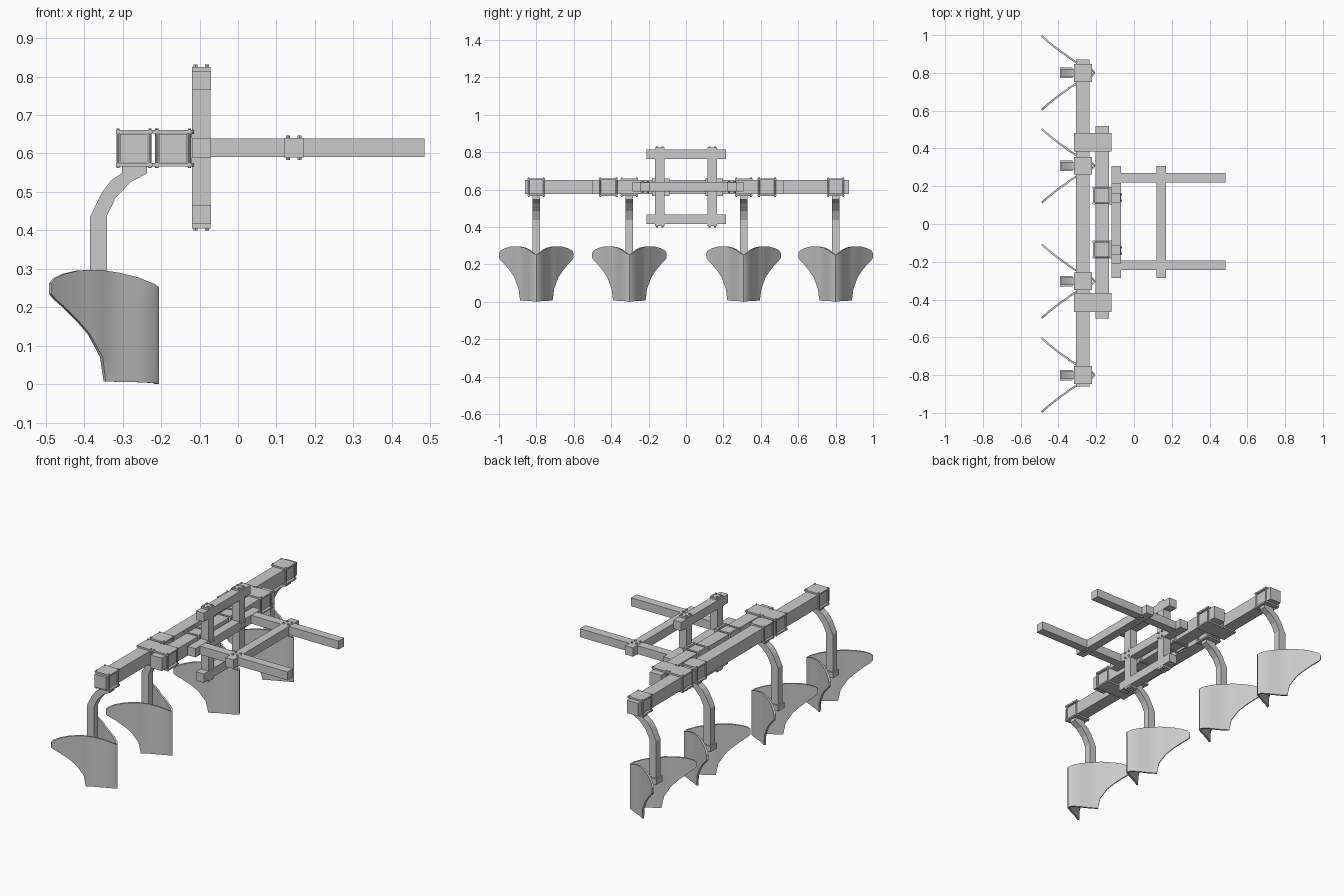
import bpy, bmesh

if "Cube" in bpy.data.objects:
    bpy.data.objects.remove(bpy.data.objects["Cube"])


def finish(name, bm):
    me = bpy.data.meshes.new(name)
    bm.normal_update()
    bm.to_mesh(me)
    bm.free()
    ob = bpy.data.objects.new(name, me)
    bpy.context.collection.objects.link(ob)
    return ob


def box(name, x0, x1, y0, y1, z0, z1):
    bm = bmesh.new()
    bmesh.ops.create_cube(bm, size=1)
    for v in bm.verts:
        v.co = (x0 + (v.co.x + .5) * (x1 - x0),
                y0 + (v.co.y + .5) * (y1 - y0),
                z0 + (v.co.z + .5) * (z1 - z0))
    return finish(name, bm)


def rod(name, axis, a, b, p, q, r, n=10):
    """Cylinder from a to b along axis 'x' or 'z'; p, q are the other coordinates."""
    bm = bmesh.new()
    bmesh.ops.create_cone(bm, cap_ends=True, segments=n, radius1=r, radius2=r, depth=b - a)
    m = (a + b) / 2
    for v in bm.verts:
        x, y, z = v.co
        v.co = (m + z, p + x, q + y) if axis == 'x' else (p + x, q + y, m + z)
    bm.normal_update()
    if axis == 'x':
        bmesh.ops.recalc_face_normals(bm, faces=bm.faces)
    return finish(name, bm)


def clamp(name, x0, x1, y, w, rods):
    """Top and bottom plates tied together by vertical bolts with nuts."""
    box(name + "_top_plate", x0, x1, y - w, y + w, .652, .661)
    box(name + "_bottom_plate", x0, x1, y - w, y + w, .566, .575)
    for x in rods:
        for s in (-1, 1):
            yy = y + s * (w - .007)
            rod(name + "_bolt", 'z', .562, .665, x, yy, .0045)


# Tool bars
box("main_tool_bar", -.307, -.235, -.86, .872, .577, .651)
box("front_tool_bar", -.205, -.133, -.5, .52, .577, .651)

# Clamps joining the two tool bars
for y in (-.415, .433):
    clamp("bar_joint", -.317, -.12, y, .05, (-.312, -.229, -.211, -.126))

# Hitch clamps around the front bar, bolts running forward
for y in (-.135, .15):
    box("hitch_clamp_back", -.216, -.207, y - .047, y + .047, .566, .661)
    box("hitch_clamp_front", -.131, -.12, y - .047, y + .047, .566, .661)
    for s in (-1, 1):
        for z in (.57, .657):
            rod("hitch_clamp_bolt", 'x', -.22, -.114, y + s * .041, z, .0045)

# Upright hitch frame
for y in (-.14, .14):
    box("hitch_upright", -.119, -.071, y - .025, y + .025, .405, .825)
    for dx in (-.015, .015):
        for dy in (-.015, .015):
            rod("upright_bolt", 'z', .399, .831, -.095 + dx, y + dy, .006, 6)
            rod("cross_bolt", 'x', -.125, -.064, y + dy, .615 + dx, .006, 6)
for z in (.441, .79):
    box("hitch_rail", -.12, -.07, -.21, .215, z - .025, z + .025)
box("rear_drawbar_cross", -.12, -.07, -.285, .307, .59, .64)

# Drawbar frame
box("front_drawbar_cross", .12, .17, -.285, .308, .59, .64)
for y in (-.218, .245):
    box("drawbar_arm", -.11, .485, y - .025, y + .025, .591, .639)
    for dx in (-.015, .015):
        for dy in (-.015, .015):
            rod("drawbar_bolt", 'z', .583, .647, .145 + dx, y + dy, .006, 6)


# Curved shank profile in x, z
SHANK = [(-.385, .185), (-.385, .435), (-.353, .5), (-.33, .53), (-.302, .549), (-.302, .568),
         (-.237, .568), (-.237, .548), (-.28, .525), (-.318, .485), (-.341, .438), (-.341, .185)]


def shank(y):
    bm = bmesh.new()
    f = bm.faces.new([bm.verts.new((x, y - .02, z)) for x, z in SHANK])
    ext = bmesh.ops.extrude_face_region(bm, geom=[f])
    for v in ext["geom"]:
        if isinstance(v, bmesh.types.BMVert):
            v.co.y += .04
    bmesh.ops.recalc_face_normals(bm, faces=bm.faces)
    return finish("shank", bm)


# Half of the ridger body: x, y, lower z, upper z
WING = [(-.205, 0, 0, .252), (-.216, .017, .003, .26), (-.26, .041, .005, .278),
        (-.31, .065, .006, .29), (-.344, .087, .007, .295), (-.352, .095, .07, .297),
        (-.385, .117, .13, .297), (-.415, .14, .165, .295), (-.45, .168, .2, .287),
        (-.475, .19, .222, .275), (-.485, .199, .235, .262)]


def ridger(y):
    bm = bmesh.new()
    cols = [(x, -w, a, b) for x, w, a, b in WING[:0:-1]] + WING
    n = 5
    grid = [[bm.verts.new((x, y + w, a + (b - a) * i / n)) for i in range(n + 1)]
            for x, w, a, b in cols]
    for c, d in zip(grid, grid[1:]):
        for i in range(n):
            bm.faces.new((c[i], d[i], d[i + 1], c[i + 1]))
    ob = finish("ridger_body", bm)
    m = ob.modifiers.new("thickness", 'SOLIDIFY')
    m.thickness = .01
    m.offset = -1
    bpy.context.view_layer.objects.active = ob
    ob.select_set(True)
    bpy.ops.object.modifier_apply(modifier=m.name)
    bpy.ops.object.shade_smooth_by_angle(angle=.6)
    ob.select_set(False)


# Four ridger units
for y in (-.8, -.303, .308, .8):
    clamp("shank_clamp", -.317, -.223, y, .047, (-.312, -.229))
    shank(y)
    ridger(y)
    box("ridger_bracket", -.36, -.225, y - .012, y + .012, .19, .23)
    box("bracket_plate", -.392, -.325, y - .028, y + .028, .19, .222)
